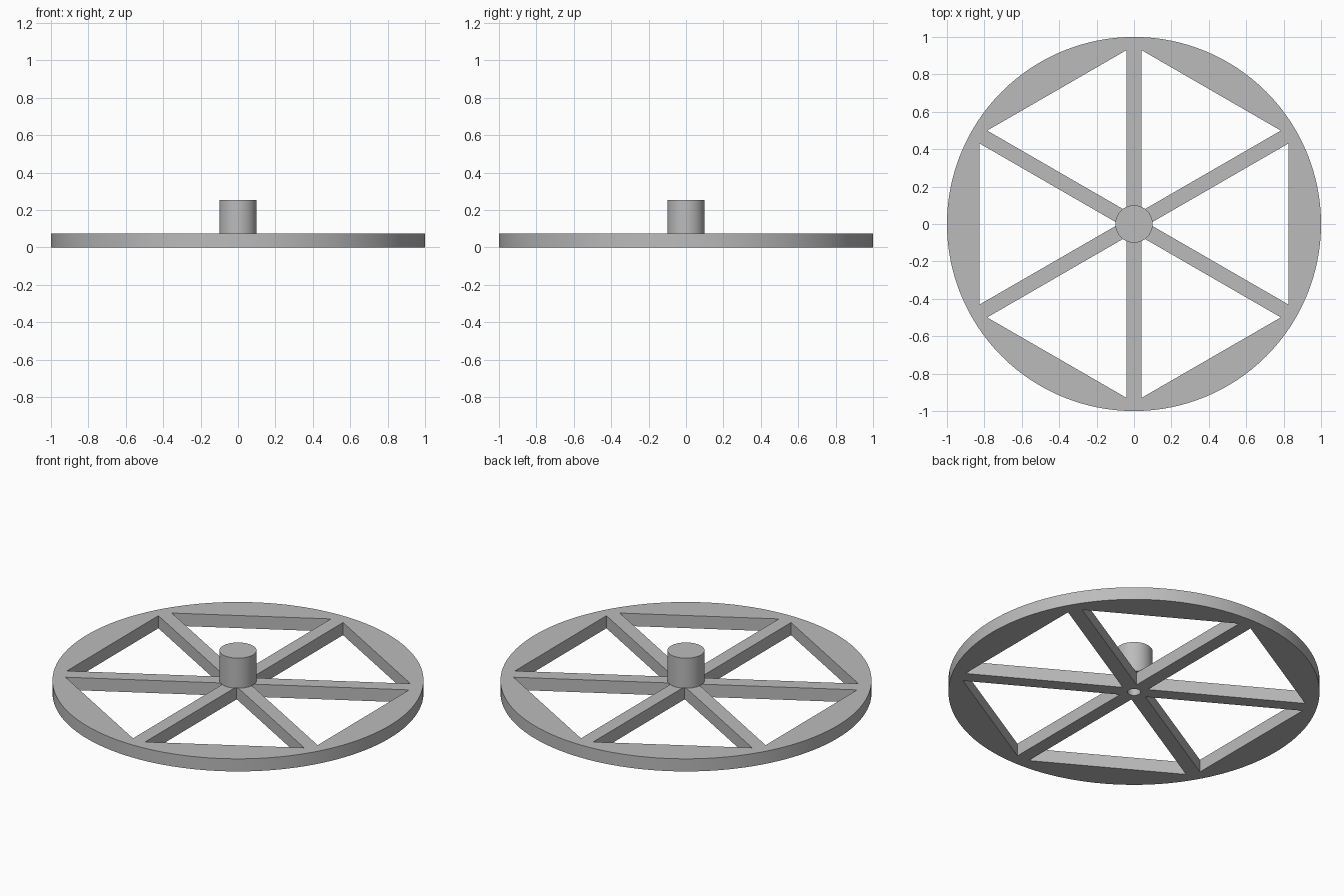
import bpy, bmesh, math
from mathutils import Matrix, Vector

cube = bpy.data.objects.get("Cube")
if cube:
    bpy.data.objects.remove(cube, do_unlink=True)

SPOKES = 6
THICK = 0.075       # wheel thickness
HUB_TOP = 0.254
HALF_SPOKE = 0.04
WINDOW_X = 0.825    # flat outer side of each window
BORE_R, BORE_TOP = 0.035, 0.18

grey = bpy.data.materials.new("plain grey")
grey.use_nodes = True
colour = (0.5, 0.5, 0.5, 1)
grey.diffuse_color = colour
grey.node_tree.nodes["Principled BSDF"].inputs["Base Color"].default_value = colour


def to_object(name, bm):
    bmesh.ops.recalc_face_normals(bm, faces=bm.faces)
    mesh = bpy.data.meshes.new(name)
    bm.to_mesh(mesh)
    bm.free()
    mesh.materials.append(grey)
    obj = bpy.data.objects.new(name, mesh)
    bpy.context.collection.objects.link(obj)
    return obj


def cylinder(name, radius, z0, z1, sides):
    bm = bmesh.new()
    bmesh.ops.create_cone(bm, cap_ends=True, segments=sides, radius1=radius,
                          radius2=radius, depth=z1 - z0,
                          matrix=Matrix.Translation((0, 0, (z0 + z1) / 2)))
    return to_object(name, bm)


def window_cutters():
    # Triangular prisms between neighbouring spokes
    half = math.pi / SPOKES
    apex = HALF_SPOKE / math.sin(half)
    side = (WINDOW_X - apex) * math.tan(half)
    bm = bmesh.new()
    for i in range(SPOKES):
        turn = Matrix.Rotation(i * 2 * half, 4, "Z")
        corners = [(apex, 0), (WINDOW_X, -side), (WINDOW_X, side)]
        face = bm.faces.new([bm.verts.new(turn @ Vector((x, y, -0.1)))
                             for x, y in corners])
        new = bmesh.ops.extrude_face_region(bm, geom=[face])["geom"]
        bmesh.ops.translate(bm, vec=(0, 0, 0.3), verts=[
            v for v in new if isinstance(v, bmesh.types.BMVert)])
    return to_object("window_cutter", bm)


def finish(obj, cutters):
    for cutter in cutters:
        mod = obj.modifiers.new("cut", "BOOLEAN")
        mod.operation = "DIFFERENCE"
        mod.solver = "EXACT"
        mod.object = cutter
    bpy.ops.object.select_all(action="DESELECT")
    obj.select_set(True)
    bpy.context.view_layer.objects.active = obj
    for mod in list(obj.modifiers):
        bpy.ops.object.modifier_apply(modifier=mod.name)
    bpy.ops.object.shade_smooth_by_angle(angle=math.radians(30))


windows = window_cutters()
bore = cylinder("bore_cutter", BORE_R, -0.1, BORE_TOP, 32)

# Spoked wheel and the solid-topped hub standing on it
wheel = cylinder("spoked_wheel", 1, 0, THICK, 128)
hub = cylinder("hub", 0.1, THICK, HUB_TOP, 64)
finish(wheel, [windows, bore])
finish(hub, [bore])

for cutter in (windows, bore):
    bpy.data.objects.remove(cutter, do_unlink=True)
